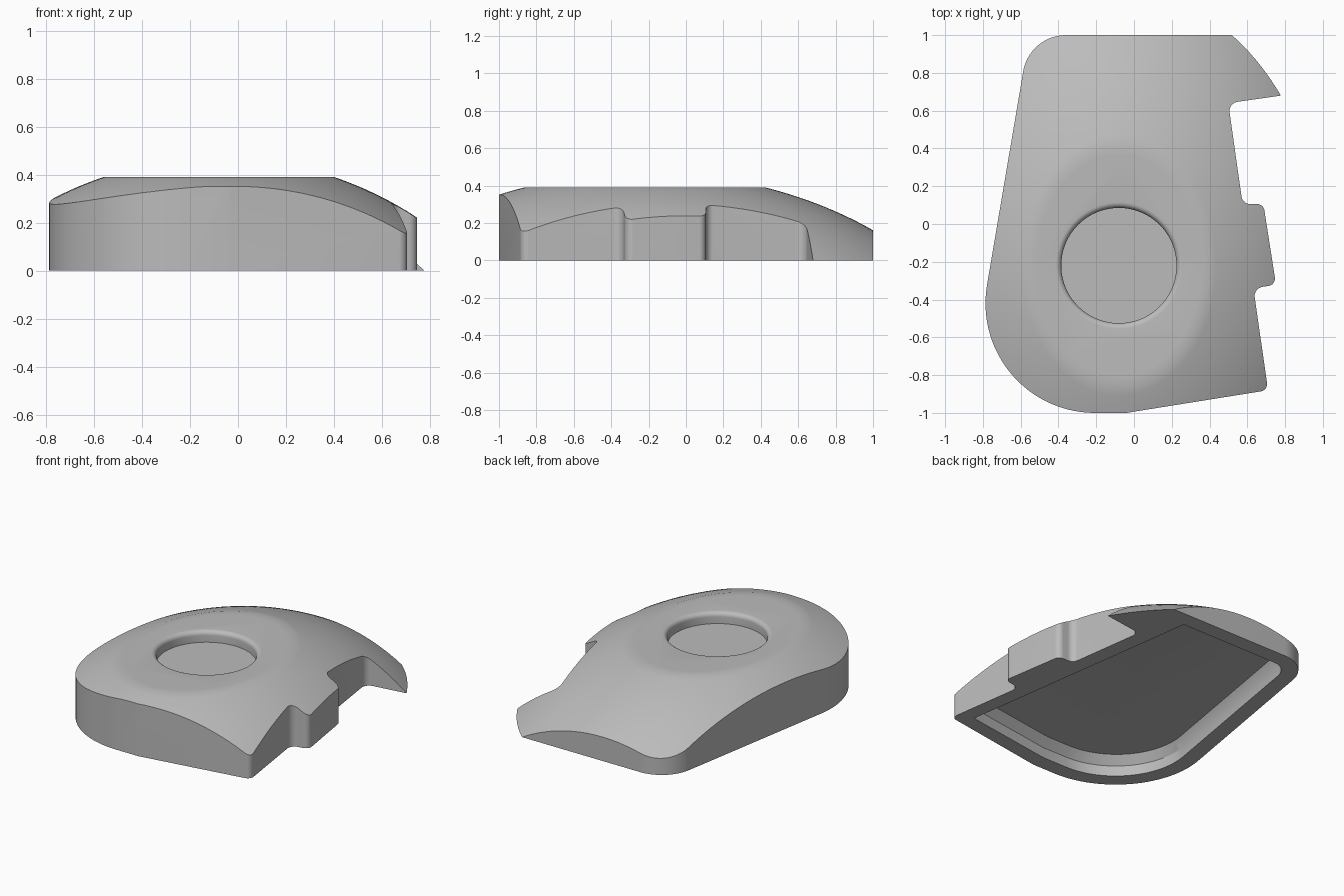
import bpy
import bmesh
from math import pi, sin, cos, tan, sqrt
from mathutils import Vector

if "Cube" in bpy.data.objects:
    bpy.data.objects.remove(bpy.data.objects["Cube"], do_unlink=True)

CENTRE = Vector((-0.08, -0.22, 0))   # axis of the dome and of the dish
STRETCH = 1.34                       # dome is longer in y
TOP = 0.39


def rounded(corners):
    """Outline from (x, y, fillet radius) corners."""
    pts = []
    for i, (x, y, r) in enumerate(corners):
        p = Vector((x, y))
        if r == 0:
            pts.append(p)
            continue
        a = (Vector(corners[i - 1][:2]) - p).normalized()
        b = (Vector(corners[(i + 1) % len(corners)][:2]) - p).normalized()
        half = a.angle(b) / 2
        centre = p + (a + b).normalized() * r / sin(half)
        start = p + a * r / tan(half) - centre
        end = p + b * r / tan(half) - centre
        turn = pi - 2 * half
        n = max(3, int(turn * (8 if r < 0.1 else 16)))
        for k in range(n + 1):
            t = k / n
            pts.append(centre + (start * sin((1 - t) * turn) + end * sin(t * turn)) / sin(turn))
    return pts


def loft(name, rings):
    """Closed solid through rings of equal point count."""
    bm = bmesh.new()
    loops = [[bm.verts.new(p) for p in ring] for ring in rings]
    n = len(loops[0])
    for low, high in zip(loops, loops[1:]):
        for i in range(n):
            j = (i + 1) % n
            bm.faces.new((low[i], low[j], high[j], high[i]))
    bm.faces.new(loops[0])
    bm.faces.new(loops[-1])
    bmesh.ops.recalc_face_normals(bm, faces=bm.faces)
    mesh = bpy.data.meshes.new(name)
    bm.to_mesh(mesh)
    bm.free()
    obj = bpy.data.objects.new(name, mesh)
    bpy.context.collection.objects.link(obj)
    return obj


def lathe(name, profile, stretch=1.0, steps=128):
    return loft(name, [[CENTRE + Vector((r * cos(2 * pi * k / steps),
                                         r * stretch * sin(2 * pi * k / steps), z))
                        for k in range(steps)] for r, z in profile])


def prism(name, outline, levels):
    """Outline swept through (z, scale) levels."""
    return loft(name, [[Vector((p.x * s, p.y * s, z)) for p in outline] for z, s in levels])


def carve(obj, cutter, operation):
    mod = obj.modifiers.new("carve", "BOOLEAN")
    mod.operation, mod.object, mod.solver = operation, cutter, "EXACT"
    bpy.context.view_layer.objects.active = obj
    bpy.ops.object.modifier_apply(modifier=mod.name)
    bpy.data.objects.remove(cutter, do_unlink=True)


def dome(name, drop=0.0):
    radii = [1.3 - 0.82 * k / 24 for k in range(25)]
    profile = [(r, sqrt(2.25 - r * r) - 1.031 - drop) for r in radii]
    return lathe(name, profile + [(0.44, TOP - drop)], STRETCH)


# Housing: notched outline cut to the domed top
housing_outline = rounded([
    (-0.554, 1, 0.23), (-0.893, -1, 0.58), (-0.04, -1, 0),
    (0.71, -0.88, 0.04), (0.632, -0.34, 0.05), (0.752, -0.322, 0.04),
    (0.685, 0.106, 0.04), (0.575, 0.106, 0.045), (0.499, 0.64, 0.05),
    (0.78, 0.68, 0), (0.95, 0.7, 0), (0.95, 1, 0)])
housing = prism("housing", housing_outline, [(0, 1), (0.6, 1)])
carve(housing, dome("dome_cutter"), "INTERSECT")

# Round dish with a softened rim
rim = [(0.335 - 0.03 * cos(a), 0.36 + 0.03 * sin(a)) for a in [pi / 2 * k / 6 for k in range(7)]]
carve(housing, lathe("dish_cutter", [(0.305, 0.315)] + rim + [(0.335, 0.5)]), "DIFFERENCE")

# Hollow underside, kept below the dome
cavity_outline = rounded([
    (-0.466, 0.895, 0.125), (-0.769, -0.895, 0.475), (-0.03, -0.895, 0),
    (0.60, -0.80, 0), (0.355, 0.895, 0)])
cavity = prism("cavity_cutter", cavity_outline, [(-0.1, 1), (0.07, 1), (0.125, 0.95)])
carve(cavity, dome("cavity_dome_cutter", 0.08), "INTERSECT")
carve(housing, cavity, "DIFFERENCE")

# Single grey finish
grey = bpy.data.materials.new("plain_grey")
grey.use_nodes = True
colour = (0.5, 0.5, 0.5, 1)
grey.diffuse_color = colour
grey.node_tree.nodes["Principled BSDF"].inputs["Base Color"].default_value = colour
housing.data.materials.clear()
housing.data.materials.append(grey)

for o in bpy.context.selected_objects:
    o.select_set(False)
housing.select_set(True)
bpy.context.view_layer.objects.active = housing
bpy.ops.object.shade_smooth_by_angle(angle=pi / 6)
